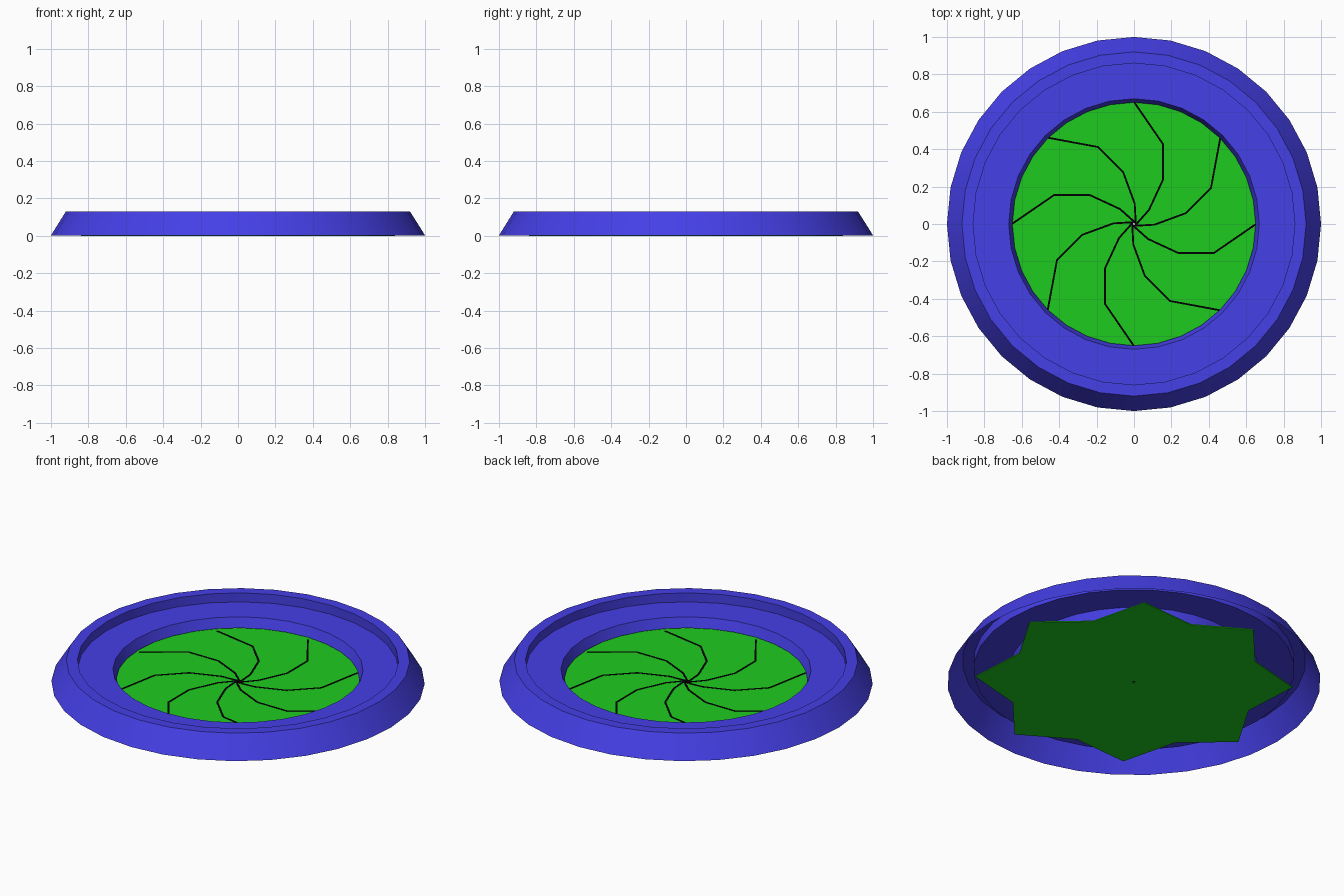
import bpy
from math import sin, cos, pi, radians
from mathutils import Vector, Matrix

if "Cube" in bpy.data.objects:
    bpy.data.objects.remove(bpy.data.objects["Cube"])

SIDES = 32
BLADES = 8


def material(name, color):
    m = bpy.data.materials.new(name)
    m.diffuse_color = (*color, 1)
    m.use_nodes = True
    m.node_tree.nodes["Principled BSDF"].inputs["Base Color"].default_value = m.diffuse_color
    return m


def make_object(name, verts, faces, mat):
    mesh = bpy.data.meshes.new(name)
    mesh.from_pydata(verts, [], faces)
    mesh.materials.append(mat)
    mesh.update()
    ob = bpy.data.objects.new(name, mesh)
    bpy.context.collection.objects.link(ob)
    return ob


def lathe(name, profile, mat):
    n = SIDES
    verts = [(r * cos(2 * pi * j / n), r * sin(2 * pi * j / n), z)
             for r, z in profile for j in range(n)]
    faces = [(i * n + j, i * n + (j + 1) % n, (i + 1) * n + (j + 1) % n, (i + 1) * n + j)
             for i in range(len(profile) - 1) for j in range(n)]
    return make_object(name, verts, faces, mat)


def prism(name, outline, z0, z1, mat):
    n = len(outline)
    verts = [(p.x, p.y, z) for z in (z0, z1) for p in outline]
    faces = [tuple(reversed(range(n))), tuple(range(n, 2 * n))]
    faces += [(i, (i + 1) % n, n + (i + 1) % n, n + i) for i in range(n)]
    return make_object(name, verts, faces, mat)


def turned(points, k):
    rot = Matrix.Rotation(2 * pi * k / BLADES, 2)
    return [rot @ p for p in points]


blue = material("blue", (0.06, 0.05, 0.8))
green = material("green", (0.013, 0.6, 0.014))
black = material("black", (0.0, 0.0, 0.0))

# Stepped frame ring: one open shell, hollow underneath
ring = lathe("frame_ring", [(1.0, 0.002), (0.92, 0.13), (0.86, 0.13), (0.86, 0.077),
                            (0.67, 0.077), (0.65, 0.02)], blue)
bpy.context.view_layer.objects.active = ring
ring.select_set(True)
bpy.ops.object.shade_smooth_by_angle(angle=radians(30))
ring.select_set(False)

# Bent blade edge from the centre to the star tip, and the notch between tips
edge = [Vector(p) for p in ((0.007, -0.007), (0.08, 0.075), (0.155, 0.237),
                            (0.155, 0.427), (0.002, 0.65), (-0.131, 0.84))]
notch = Vector((cos(radians(121.4)), sin(radians(121.4)))) * 0.685

# Narrow dark seam drawn along each blade edge
left, right = [], []
for i, p in enumerate(edge):
    d = (edge[min(i + 1, len(edge) - 1)] - edge[max(i - 1, 0)]).normalized()
    side = Vector((-d.y, d.x)) * 0.005
    left.append(p + side)
    right.append(p - side)
seam = right[:-1] + left[-2::-1]

# Iris blades and their seams
for k in range(BLADES):
    outline = turned(edge + [notch], k) + turned(edge, k + 1)[::-1]
    prism(f"iris_blade_{k + 1}", outline, 0.0, 0.006, green)
    prism(f"blade_seam_{k + 1}", turned(seam, k), 0.004, 0.008, black)
